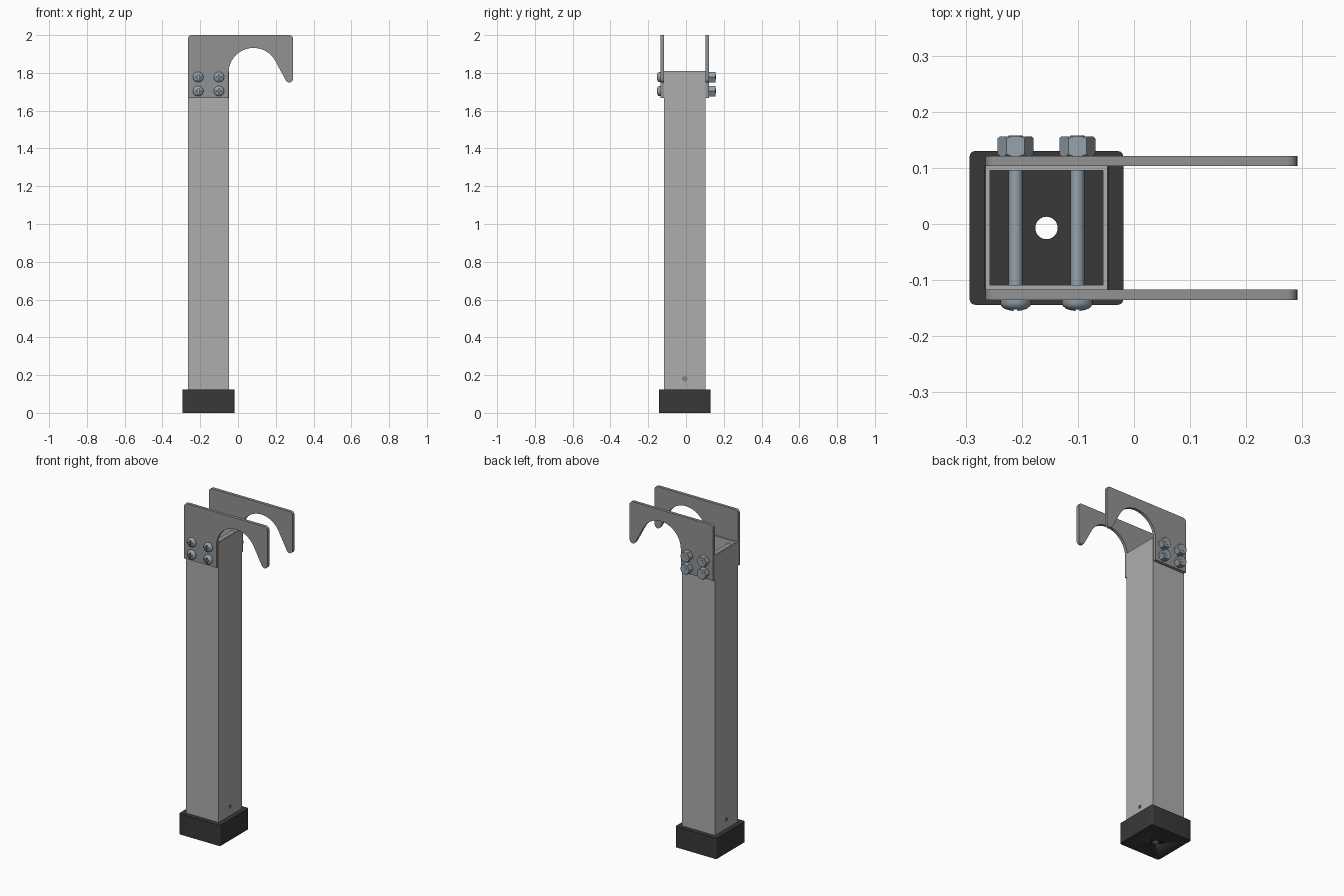
import bpy, bmesh
from math import cos, sin, pi, radians
from mathutils import Matrix, Vector

if "Cube" in bpy.data.objects:
    bpy.data.objects.remove(bpy.data.objects["Cube"])

CX, CY = -0.156, -0.007          # tube axis


def material(name, rgb):
    m = bpy.data.materials.new(name)
    m.diffuse_color = (*rgb, 1)
    m.use_nodes = True
    m.node_tree.nodes["Principled BSDF"].inputs["Base Color"].default_value = m.diffuse_color
    return m


steel = material("zinc_steel", (0.30, 0.36, 0.41))
rubber = material("black_rubber", (0.04, 0.04, 0.04))
brass = material("dull_brass", (0.28, 0.22, 0.13))
plate_grey = material("plate_grey", (0.29, 0.29, 0.29))
tube_grey = material("tube_grey", (0.42, 0.42, 0.42))


def finish(name, bm, mat=None, smooth=False):
    bmesh.ops.remove_doubles(bm, verts=bm.verts, dist=1e-6)
    bmesh.ops.recalc_face_normals(bm, faces=bm.faces)
    me = bpy.data.meshes.new(name)
    bm.to_mesh(me)
    bm.free()
    ob = bpy.data.objects.new(name, me)
    bpy.context.collection.objects.link(ob)
    if mat:
        me.materials.append(mat)
    if smooth:
        me.shade_smooth()
        me.set_sharp_from_angle(angle=radians(30))
    return ob


def box(name, lo, hi, mat=None, corner=0):
    bm = bmesh.new()
    lo, hi = Vector(lo), Vector(hi)
    bmesh.ops.create_cube(bm, size=1, matrix=Matrix.Translation((lo + hi) / 2)
                          @ Matrix.Diagonal((*(hi - lo), 1)))
    if corner:
        edges = [e for e in bm.edges
                 if abs(e.verts[0].co.z - e.verts[1].co.z) > 1e-4]
        bmesh.ops.bevel(bm, geom=edges, offset=corner, segments=4,
                        profile=0.5, affect='EDGES')
    return finish(name, bm, mat, corner > 0)


def lathe(name, profile, at, segs=32, axis='Y', mat=None, smooth=True):
    """Turn (radius, distance along axis) points into a closed solid."""
    bm = bmesh.new()
    rings = []
    for r, d in profile:
        ring = []
        for i in range(segs):
            u, v = r * cos(2 * pi * i / segs), r * sin(2 * pi * i / segs)
            p = {'X': (d, u, v), 'Y': (u, d, v), 'Z': (u, v, d)}[axis]
            ring.append(bm.verts.new(Vector(p) + Vector(at)))
        rings.append(ring)
    for a, b in zip(rings, rings[1:]):
        for i in range(segs):
            j = (i + 1) % segs
            bm.faces.new((a[i], a[j], b[j], b[i]))
    return finish(name, bm, mat, smooth)


def rod(name, r, d0, d1, at, **kw):
    return lathe(name, [(0, d0), (r, d0), (r, d1), (0, d1)], at, **kw)


def boolean(ob, cutter, op='DIFFERENCE'):
    mod = ob.modifiers.new("cut", 'BOOLEAN')
    mod.operation, mod.object, mod.solver = op, cutter, 'EXACT'
    cutter.hide_render = True
    bpy.context.view_layer.update()
    dg = bpy.context.evaluated_depsgraph_get()
    me = bpy.data.meshes.new_from_object(ob.evaluated_get(dg))
    ob.modifiers.clear()
    ob.data = me
    bpy.data.objects.remove(cutter)


def arc(cx, cz, r, a0, a1, n):
    return [(cx + r * cos(radians(a0 + (a1 - a0) * i / n)),
             cz + r * sin(radians(a0 + (a1 - a0) * i / n))) for i in range(n + 1)]


# Rubber foot: cup with drain hole
foot = box("rubber_foot", (CX - .137, CY - .137, 0), (CX + .137, CY + .137, .125),
           rubber, corner=.01)
boolean(foot, box("pocket_cutter", (CX - .1095, CY - .11, .027), (CX + .1095, CY + .11, .2)))
boolean(foot, rod("drain_cutter", .02, -.1, .1, (CX, CY, 0), axis='Z'))

# Square tube, open at both ends, with a screw hole on each side
tube = box("square_tube", (CX - .109, CY - .11, .027), (CX + .109, CY + .11, 1.81), tube_grey)
boolean(tube, box("bore_cutter", (CX - .101, CY - .102, 0), (CX + .101, CY + .102, 2)))
boolean(tube, rod("screw_hole_cutter", .0145, -.2, .2, (CX, CY, .18), axis='X'))

# Socket set screws in the tube sides
for side, s in (("right", 1), ("left", -1)):
    lathe(f"set_screw_{side}",
          [(0, s * .103), (.007, s * .103), (.007, s * .109), (.0145, s * .109),
           (.0145, s * .101), (0, s * .101)], (CX, CY, .18), axis='X', mat=brass)

# Hook plates: one profile, extruded on the front and back of the tube
outline = ([(-.265, 1.666), (-.05, 1.666)]
           + arc(.082, 1.80, .132, 180, 27.3, 28)
           + arc(.271, 1.769, .02, 207.3, 360, 10)
           + arc(.271, 1.98, .02, 0, 90, 6)
           + arc(-.245, 1.98, .02, 90, 180, 6))
for name, y in (("front_hook_plate", -.135), ("back_hook_plate", .103)):
    bm = bmesh.new()
    face = bm.faces.new([bm.verts.new((x, y, z)) for x, z in outline])
    ext = bmesh.ops.extrude_face_region(bm, geom=[face])["geom"]
    bmesh.ops.translate(bm, vec=(0, .018, 0),
                        verts=[g for g in ext if isinstance(g, bmesh.types.BMVert)])
    finish(name, bm, plate_grey, True)

# Four through bolts with domed cross-slot heads and hex nuts
n = 0
for x in (-.211, -.101):
    for z in (1.704, 1.778):
        n += 1
        at = (x, 0, z)
        rod(f"bolt_shaft_{n}", .0125, -.136, .158, at, segs=24, mat=steel)
        head = lathe(f"bolt_head_{n}",
                     [(0, -.135), (.0275, -.135), (.0275, -.142), (.025, -.147),
                      (.02, -.151), (.013, -.1535), (.006, -.1548), (0, -.155)],
                     at, mat=steel)
        for w, h in ((.016, .0035), (.0035, .016)):
            boolean(head, box("slot_cutter", (x - w, -.17, z - h), (x + w, -.144, z + h)))
        nut = rod(f"hex_nut_{n}", .032, .121, .156, at, segs=6, mat=steel, smooth=False)
        boolean(nut, lathe("chamfer_cutter",
                           [(0, .12), (.027, .12), (.0335, .1255), (.0335, .1515),
                            (.027, .157), (0, .157)], at, segs=48), 'INTERSECT')
